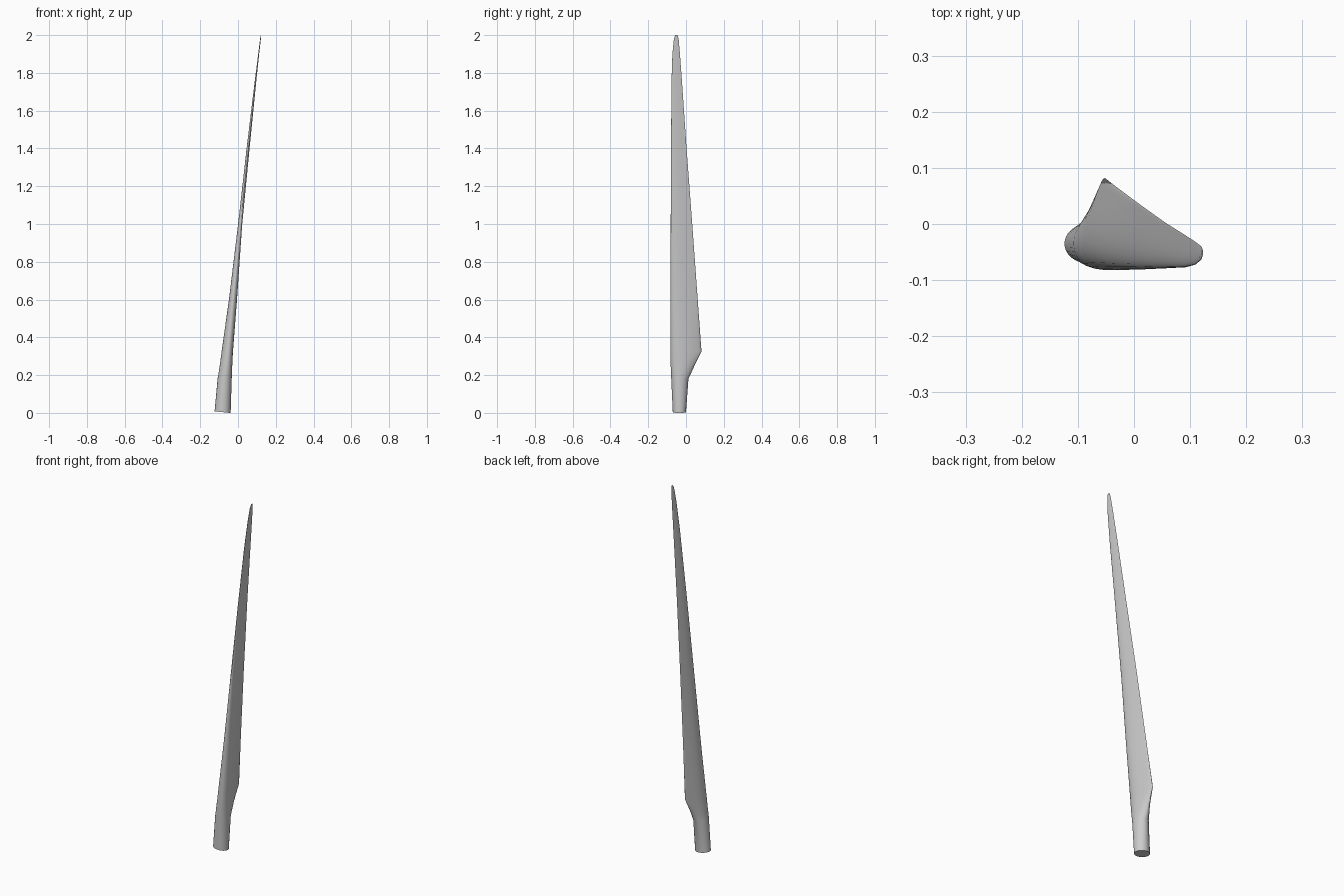
import bpy, bmesh, math

if "Cube" in bpy.data.objects:
    bpy.data.objects.remove(bpy.data.objects["Cube"])

SIDES = 32
TILT = 0.1  # sections stay square to the leaning blade axis

# height, leading y, trailing y, left x, chord-line x, right x, airfoil blend
STATIONS = [
    (0.004, -0.070, 0.000, -0.124, -0.082, -0.039, 0.0),
    (0.18, -0.078, 0.013, -0.108, -0.070, -0.033, 0.05),
    (0.25, -0.081, 0.045, -0.097, -0.060, -0.030, 0.3),
    (0.325, -0.082, 0.082, -0.086, -0.052, -0.027, 0.55),
    (0.60, -0.082, 0.062, -0.047, -0.026, -0.006, 0.7),
    (1.00, -0.081, 0.033, 0.001, 0.013, 0.022, 0.7),
    (1.40, -0.079, 0.003, 0.046, 0.055, 0.061, 0.7),
    (1.75, -0.077, -0.021, 0.088, 0.093, 0.096, 0.7),
    (1.90, -0.072, -0.032, 0.107, 0.110, 0.112, 0.6),
    (1.98, -0.064, -0.039, 0.117, 0.119, 0.121, 0.5),
    (2.00, -0.057, -0.045, 0.121, 0.122, 0.123, 0.0),
]


def section(bm, z, lead, trail, left, mid, right, blend):
    """One closed ring: an ellipse that blends to an airfoil."""
    ring = []
    for i in range(SIDES):
        t = 2 * math.pi * i / SIDES
        thick = math.sin(t) * (1 - blend * math.cos(t)) / (1 + 0.2 * blend)
        x = mid + thick * ((mid - left) if thick < 0 else (right - mid))
        y = (lead + trail) / 2 + math.cos(t) * (trail - lead) / 2
        ring.append(bm.verts.new((x, y, z - TILT * (x - mid))))
    return ring


# Blade: loft through the stations, closed at root and tip
bm = bmesh.new()
rings = [section(bm, *s) for s in STATIONS]
for low, high in zip(rings, rings[1:]):
    for i in range(SIDES):
        j = (i + 1) % SIDES
        bm.faces.new((low[i], low[j], high[j], high[i]))
bm.faces.new(rings[0])
bm.faces.new(rings[-1])
bmesh.ops.recalc_face_normals(bm, faces=bm.faces[:])
mesh = bpy.data.meshes.new("turbine_blade")
bm.to_mesh(mesh)
bm.free()
blade = bpy.data.objects.new("turbine_blade", mesh)
bpy.context.collection.objects.link(blade)
bpy.context.view_layer.objects.active = blade
blade.select_set(True)
bpy.ops.object.shade_smooth_by_angle(angle=math.radians(40))
